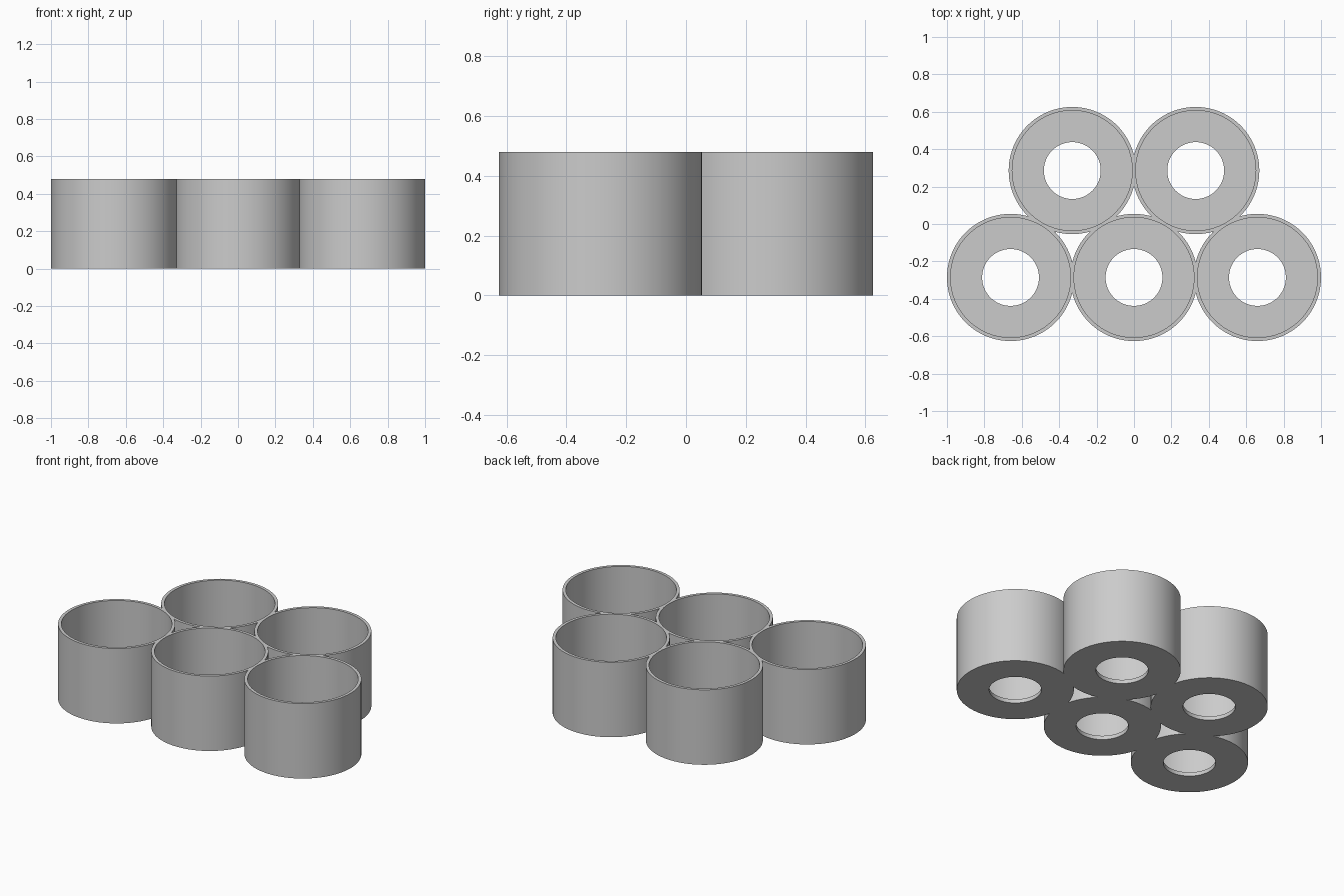
import bpy
import math

if "Cube" in bpy.data.objects:
    bpy.data.objects.remove(bpy.data.objects["Cube"], do_unlink=True)

OUTER, INNER, HOLE = 0.34, 0.321, 0.152
HEIGHT, FLOOR, PITCH = 0.48, 0.025, 0.66
ROW = PITCH * math.sqrt(3) / 4

grey = bpy.data.materials.new("plain grey")
grey.use_nodes = True
grey.diffuse_color = (0.6, 0.6, 0.6, 1)
grey.node_tree.nodes["Principled BSDF"].inputs["Base Color"].default_value = (0.6, 0.6, 0.6, 1)

# Three cups in front, two nested behind
centres = [(i * PITCH, -ROW) for i in (-1, 0, 1)] + [(i * PITCH, ROW) for i in (-0.5, 0.5)]


def cylinder(name, radius, low, high, centre):
    bpy.ops.mesh.primitive_cylinder_add(
        vertices=96, radius=radius, depth=high - low,
        location=(*centre, (low + high) / 2))
    obj = bpy.context.object
    obj.name = name
    obj.data.materials.append(grey)
    return obj


def combine(target, tool, operation):
    mod = target.modifiers.new(operation.lower(), "BOOLEAN")
    mod.operation, mod.solver, mod.object = operation, "EXACT", tool
    bpy.context.view_layer.objects.active = target
    bpy.ops.object.modifier_apply(modifier=mod.name)
    bpy.data.objects.remove(tool, do_unlink=True)


# Outer walls fused into one body
holder = cylinder("cup_holder", OUTER, 0, HEIGHT, centres[0])
for c in centres[1:]:
    combine(holder, cylinder("cup_body", OUTER, 0, HEIGHT, c), "UNION")

# Hollow each cup and open a round hole in its floor
for c in centres:
    combine(holder, cylinder("cup_hollow", INNER, FLOOR, HEIGHT + 0.1, c), "DIFFERENCE")
    combine(holder, cylinder("drain_hole", HOLE, -0.1, FLOOR + 0.1, c), "DIFFERENCE")

bpy.ops.object.select_all(action="DESELECT")
holder.select_set(True)
bpy.context.view_layer.objects.active = holder
# Origin at the middle of the base
bpy.ops.object.transform_apply(location=True, rotation=True, scale=True)
bpy.ops.object.shade_smooth_by_angle(angle=math.radians(30))
